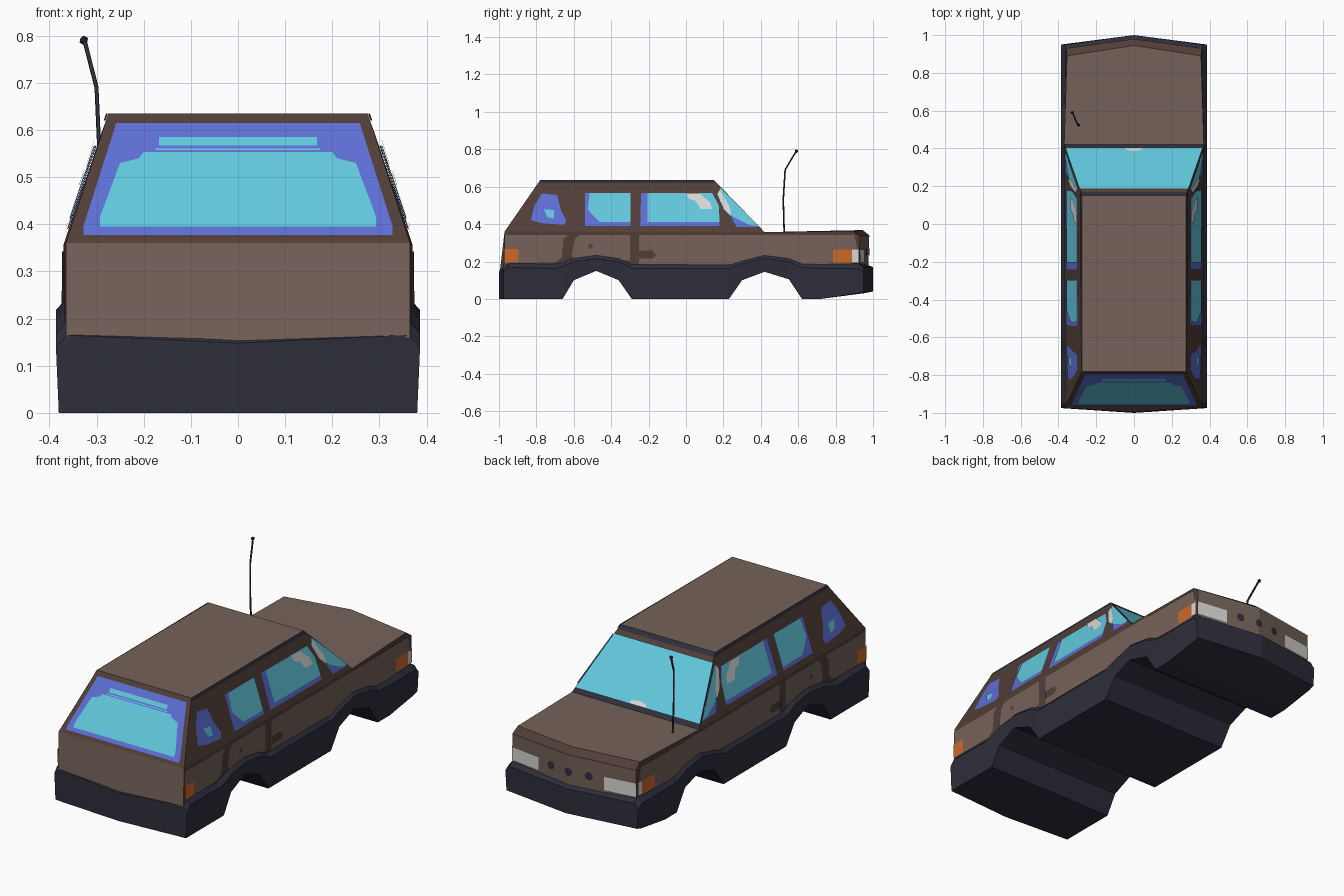
import bpy, bmesh, math
from mathutils import Vector

if "Cube" in bpy.data.objects:
    bpy.data.objects.remove(bpy.data.objects["Cube"])


def material(name, rgb):
    m = bpy.data.materials.new(name)
    m.diffuse_color = [((c / 255 + 0.055) / 1.055) ** 2.4 for c in rgb] + [1]
    m.use_nodes = True
    m.node_tree.nodes["Principled BSDF"].inputs["Base Color"].default_value = m.diffuse_color
    return m


TAUPE = material("taupe paint", (118, 98, 90))
BROWN = material("dark brown", (80, 62, 54))
NAVY = material("navy trim", (46, 46, 60))
CYAN = material("cyan glass", (97, 200, 220))
BLUE = material("blue glass edge", (93, 110, 212))
ORANGE = material("orange lamp", (205, 105, 40))
WHITE = material("pale lamp", (215, 215, 212))


def build(name, verts, faces, mats, face_mats=None, out=None):
    """Half mesh on +x, mirrored across x = 0."""
    bm = bmesh.new()
    right = [bm.verts.new(v) for v in verts]
    left = [bm.verts.new((-v[0], v[1], v[2])) for v in verts]
    for i, f in enumerate(faces):
        for side, flip in ((right, False), (left, True)):
            face = bm.faces.new([side[k] for k in (reversed(f) if flip else f)])
            face.material_index = face_mats[i] if face_mats else 0
    if out is None:
        bmesh.ops.remove_doubles(bm, verts=bm.verts, dist=0.0001)
        bmesh.ops.recalc_face_normals(bm, faces=bm.faces)
    else:
        bm.normal_update()
        for face in bm.faces:
            d = Vector(out)
            if face.calc_center_median().x < 0:
                d.x = -d.x
            if face.normal.dot(d) < 0:
                face.normal_flip()
    me = bpy.data.meshes.new(name)
    bm.to_mesh(me)
    bm.free()
    for m in mats:
        me.materials.append(m)
    ob = bpy.data.objects.new(name, me)
    bpy.context.collection.objects.link(ob)
    return ob


# Main body shell: lower body, hood, cabin
V = [(0, -.995, .148), (.365, -.975, .16), (0, -.97, .36), (.365, -.97, .36),
     (.37, .42, .16), (.37, .42, .357), (.36, .925, .16), (.36, .93, .335),
     (0, .975, .16), (0, .98, .34), (.355, .89, .363), (0, .945, .368),
     (0, .42, .357), (.275, -.78, .635), (0, -.78, .635), (.275, .15, .635), (0, .15, .635)]
F = [(0, 1, 3, 2), (1, 4, 5, 3), (4, 6, 7, 10, 5), (6, 8, 9, 7), (7, 9, 11, 10),
     (5, 10, 11, 12), (2, 3, 13, 14), (3, 5, 15, 13), (5, 12, 16, 15), (13, 15, 16, 14)]
build("body_shell", V, F, [TAUPE, BROWN, NAVY], [0, 1, 1, 0, 1, 0, 1, 1, 2, 0])

# Lower trim with wheel arches: y, bottom z, top z, centre bow
S = [(-.975, 0, .165, -.025), (-.95, 0, .195, 0), (-.70, 0, .19, 0), (-.66, 0, .20, 0),
     (-.60, .10, .225, 0), (-.48, .15, .242, 0), (-.36, .10, .225, 0), (-.29, 0, .19, 0),
     (.23, 0, .19, 0), (.30, .10, .215, 0), (.42, .145, .245, 0), (.55, .105, .225, 0),
     (.62, 0, .195, 0), (.72, 0, .19, 0), (.92, .03, .19, .03), (.95, .04, .17, .05)]
V, F = [], []
for i, (y, zb, zt, bow) in enumerate(S):
    V += [(0, y + bow, zb), (.38, y, zb), (.386, y, zt - .027), (.362, y, zt),
          (0, y + bow, zt - (.017 if i == 0 else 0))]
    if i:
        a, b = 5 * i - 5, 5 * i
        F += [(a + k, a + k + 1, b + k + 1, b + k) for k in range(4)]
n = 5 * (len(S) - 1)
F += [tuple(range(5)), tuple(range(n, n + 5))]
build("lower_trim", V, F, [NAVY])


# Surfaces that carry thin painted plates
def side(y, z, o):
    low = .365 + .005 * (y + .975) / 1.395 if y < .42 else .37 - .01 * (y - .42) / .5
    return (low - max(0, z - .36) * .0925 / .275 + o, y, z)


def rear(x, z, o):
    return (x, -.97 + (z - .36) * .19 / .275 - o, z)


def screen(x, z, o):
    return (x, .15 + (.635 - z) * .27 / .278 + o, z)


def nose(x, z, o):
    return (x, .978 - x * .05 / .36 + o, z)


OUT = {side: (1, 0, 0), rear: (0, -1, 0), screen: (0, 1, 0), nose: (0, 1, 0)}


def plate(name, surf, mat, level, pts):
    build(name, [surf(a, b, .003 * level) for a, b in pts], [tuple(range(len(pts)))],
          [mat], out=OUT[surf])


def box(a0, a1, b0, b1):
    return [(a0, b0), (a1, b0), (a1, b1), (a0, b1)]


# Side panels
plate("rear_side_panel", side, TAUPE, 1, [(-.968, .19), (-.70, .195), (-.665, .22), (-.655, .32),
                                          (-.63, .342), (-.968, .342)])
plate("rear_door_panel", side, TAUPE, 1, [(-.60, .205), (-.30, .205), (-.30, .342), (-.57, .342),
                                          (-.595, .32), (-.61, .24)])
plate("front_door_panel", side, TAUPE, 1, box(-.25, .42, .185, .342))
plate("front_wing_panel", side, TAUPE, 1, [(.42, .185), (.885, .185), (.915, .27), (.90, .342), (.42, .342)])
plate("door_handle", side, BROWN, 2, [(-.25, .215), (-.18, .215), (-.16, .235), (-.18, .258), (-.25, .258)])
plate("fuel_cap", side, BROWN, 2, box(-.52, -.50, .27, .29))
plate("rear_side_lamp", side, ORANGE, 2, box(-.97, -.895, .195, .268))
plate("front_side_lamp", side, ORANGE, 2, box(.785, .888, .195, .265))
plate("headlight_side", side, WHITE, 2, box(.888, .922, .195, .265))
plate("roof_edge_trim", side, NAVY, 1, [(-.79, .62), (.165, .62), (.15, .635), (-.78, .635)])

# Side windows: blue border, cyan pane, pale glints
plate("quarter_window_edge", side, BLUE, 1, [(-.83, .42), (-.77, .405), (-.65, .395), (-.64, .42),
                                             (-.67, .48), (-.69, .555), (-.77, .565), (-.81, .50)])
plate("quarter_window_pane", side, CYAN, 2, [(-.76, .48), (-.74, .435), (-.705, .43), (-.705, .475)])
plate("rear_door_window_edge", side, BLUE, 1, box(-.54, -.297, .39, .567))
plate("rear_door_window_pane", side, CYAN, 2, [(-.46, .41), (-.297, .41), (-.297, .567),
                                               (-.515, .567), (-.525, .48), (-.50, .45)])
plate("front_door_window_edge", side, BLUE, 1, [(-.245, .39), (.18, .39), (.175, .50), (.14, .567), (-.24, .567)])
plate("front_door_window_pane", side, CYAN, 2, [(-.205, .412), (.18, .412), (.175, .50), (.14, .567), (-.205, .567)])
plate("front_door_glint", side, WHITE, 3, [(0, .567), (.015, .535), (.05, .525), (.08, .48),
                                           (.14, .48), (.13, .515), (.07, .567)])
plate("front_quarter_edge", side, BLUE, 1, [(.27, .385), (.385, .385), (.34, .44), (.24, .44)])
plate("front_quarter_pane", side, CYAN, 2, [(.165, .56), (.185, .595), (.39, .39), (.34, .395), (.25, .44), (.20, .48)])
plate("front_quarter_glint", side, WHITE, 3, [(.165, .56), (.18, .587), (.20, .55), (.235, .49), (.24, .44), (.20, .48)])

# Rear window
plate("rear_window_edge", rear, BLUE, 1, [(0, .377), (.328, .377), (.328, .395), (.258, .615), (0, .615)])
plate("rear_window_pane", rear, CYAN, 2, [(0, .395), (.293, .395), (.293, .415), (.25, .53), (.21, .54),
                                          (.20, .553), (0, .553)])
plate("rear_window_strip", rear, CYAN, 2, box(0, .168, .567, .585))
plate("rear_window_line", rear, CYAN, 2, box(0, .175, .557, .561))

# Windshield
plate("windshield_header", screen, BROWN, 1, [(0, .600), (.283, .600), (.278, .618), (0, .618)])
plate("windshield_pane", screen, CYAN, 1, [(0, .378), (.361, .378), (.288, .598), (0, .598)])
plate("windshield_glint", screen, WHITE, 2, [(0, .38), (.05, .38), (.04, .392), (0, .397)])

# Nose lights and grille holes
plate("headlight", nose, WHITE, 1, box(.19, .36, .195, .265))
dot = [(.022 * math.cos(t * math.pi / 4), .022 * math.sin(t * math.pi / 4)) for t in range(8)]
plate("grille_hole_outer", nose, NAVY, 1, [(.11 + a, .25 + b) for a, b in dot])
plate("grille_hole_centre", nose, NAVY, 1, [(max(0, a), .25 + b) for a, b in dot if a > -.001])

# Antenna: bent rod with a small tip
cu = bpy.data.curves.new("antenna", 'CURVE')
cu.dimensions = '3D'
cu.bevel_depth = .005
cu.bevel_resolution = 0
cu.use_fill_caps = True
path = [(-.29, .525, .355), (-.293, .52, .53), (-.30, .53, .69), (-.325, .588, .788)]
sp = cu.splines.new('POLY')
sp.points.add(len(path) - 1)
for p, c in zip(sp.points, path):
    p.co = (*c, 1)
cu.materials.append(NAVY)
rod = bpy.data.objects.new("antenna", cu)
bpy.context.collection.objects.link(rod)
bpy.ops.mesh.primitive_ico_sphere_add(subdivisions=1, radius=.01, location=(-.327, .59, .79))
tip = bpy.context.object
tip.name = "antenna_tip"
tip.data.materials.append(NAVY)
